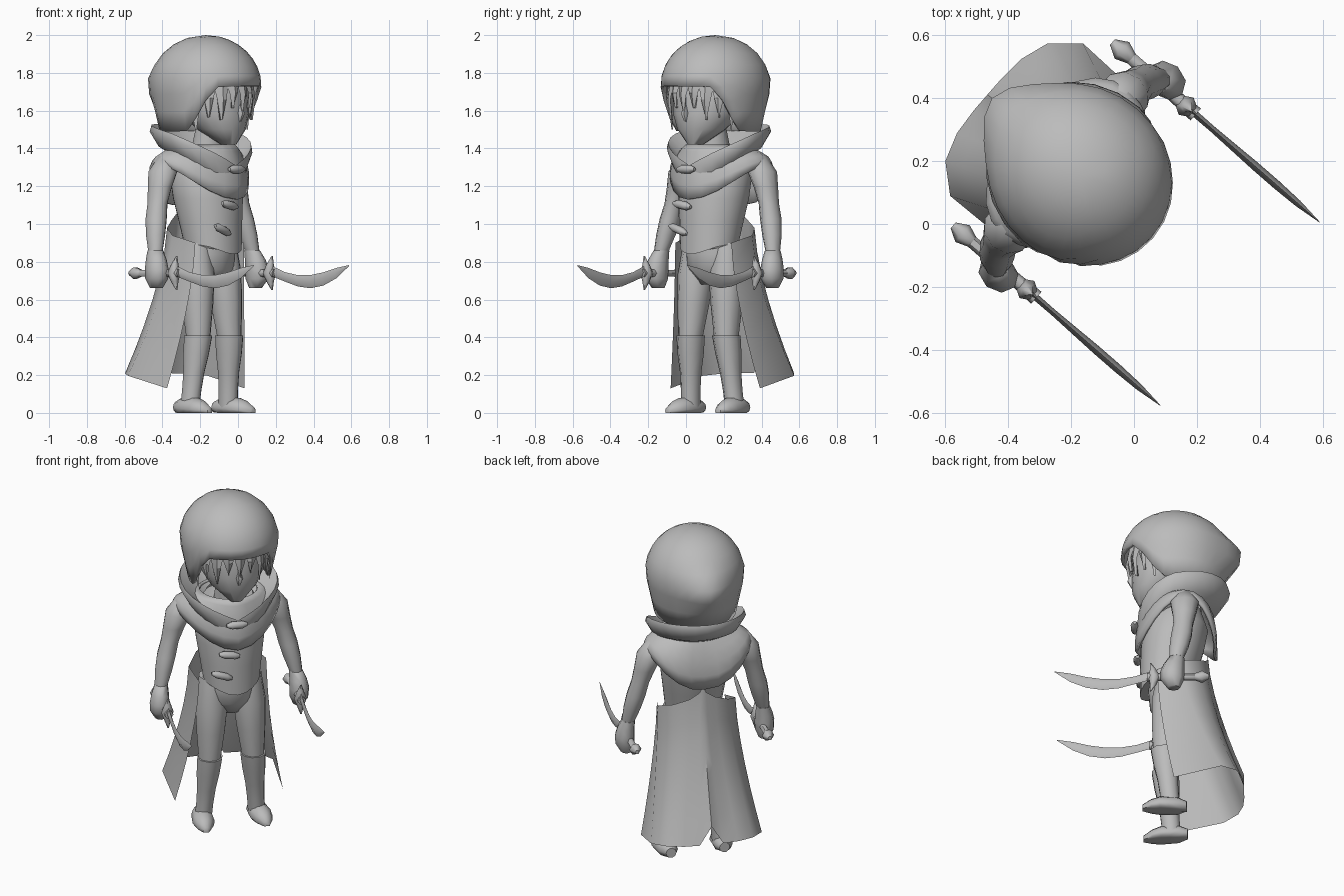
import bpy, bmesh, math
from mathutils import Matrix, Vector

if "Cube" in bpy.data.objects:
    bpy.data.objects.remove(bpy.data.objects["Cube"], do_unlink=True)

# The figure is built facing -y, then turned on its stand
placement = Matrix.Translation((-0.17, 0.155, 0)) @ Matrix.Rotation(math.radians(49), 4, 'Z')

grey = bpy.data.materials.new("plain_grey")
grey.use_nodes = True
grey.diffuse_color = (0.5, 0.5, 0.5, 1)
shader = next(node for node in grey.node_tree.nodes if node.type == 'BSDF_PRINCIPLED')
shader.inputs["Base Color"].default_value = grey.diffuse_color


def skin(name, rows, closed=True, caps=True, sharp_angle=60):
    """Bridge rows of points into a surface."""
    bm = bmesh.new()
    grid = [[bm.verts.new(point) for point in row] for row in rows]
    count = len(grid[0])
    for low, high in zip(grid, grid[1:]):
        for i in range(count if closed else count - 1):
            j = (i + 1) % count
            bm.faces.new((low[i], low[j], high[j], high[i]))
    if caps:
        bm.faces.new(grid[0])
        bm.faces.new(grid[-1])
    bmesh.ops.remove_doubles(bm, verts=bm.verts, dist=0.0005)
    bmesh.ops.recalc_face_normals(bm, faces=bm.faces)
    # Open sheets should face away from their middle
    middle = sum((vert.co for vert in bm.verts), Vector()) / len(bm.verts)
    outward = sum(face.normal.dot(face.calc_center_median() - middle) * face.calc_area()
                  for face in bm.faces)
    if outward < 0:
        bmesh.ops.reverse_faces(bm, faces=bm.faces)
    bm.transform(placement)
    mesh = bpy.data.meshes.new(name)
    bm.to_mesh(mesh)
    bm.free()
    mesh.materials.append(grey)
    obj = bpy.data.objects.new(name, mesh)
    bpy.context.collection.objects.link(obj)
    bpy.ops.object.select_all(action='DESELECT')
    obj.select_set(True)
    bpy.context.view_layer.objects.active = obj
    bpy.ops.object.shade_smooth_by_angle(angle=math.radians(sharp_angle))
    return obj


def around(count):
    return [math.tau * i / count for i in range(count)]


def sweep(name, start, end, radii, flat=1, axis='z', bend=(0, 0, 0), side=1, sides=10, hem=0):
    """Evenly spaced ovals between two points, with an optional bowed path."""
    start, end, bend = Vector(start), Vector(end), Vector(bend)
    rows = []
    for i, radius in enumerate(radii):
        t = i / (len(radii) - 1)
        center = start.lerp(end, t) + bend * math.sin(math.pi * t)
        row = []
        for angle in around(sides):
            u, v = radius * math.cos(angle), radius * flat * math.sin(angle)
            point = center + Vector({'x': (0, u, v), 'y': (u, 0, v), 'z': (u, v, 0)}[axis])
            if i == 0:
                point.z -= hem * max(0, -math.sin(angle)) ** 3
            row.append((side * point.x, point.y, max(0, point.z)))
        rows.append(row)
    return skin(name, rows)


def polar(angle, width, front, back, z):
    """Point on an oval; the angle is zero at the front."""
    c = math.cos(angle)
    return Vector((width * math.sin(angle), -c * (front if c > 0 else back), z))


def smooth(low, high, value):
    t = min(1, max(0, (value - low) / (high - low)))
    return t * t * (3 - 2 * t)


def line_inside(obj, thickness):
    lining = obj.modifiers.new("lining", 'SOLIDIFY')
    lining.thickness = thickness
    lining.offset = -1


# Hood: dome with a face opening and a peak at the back
def hood_point(angle, t):
    from_front = min(angle, math.tau - angle)
    brim = 1.73 - 0.24 * smooth(0.6, 1.4, from_front)
    z = brim + (2 - brim) * (1 - (1 - t) ** 1.7)
    height = (z - 1.73) / 0.27
    radius = math.sqrt(max(0, 1 - height * height)) if height > 0 else 1 + height / 5
    peak = 0.08 * max(0, -math.cos(angle)) ** 8 * math.exp(-(3 * height) ** 2)
    return polar(angle, 0.28 * radius, 0.305 * radius, 0.31 * radius + peak, z)


levels = 8
hood = skin("hood", [[hood_point(angle, i / levels) for angle in around(28)]
                     for i in range(levels + 1)], caps=False)
line_inside(hood, 0.02)

# Head, nose and neck
sweep("head", (0, -0.16, 1.42), (0, -0.02, 1.83), (0.04, 0.13, 0.18, 0.2, 0.2, 0.13),
      bend=(0, 0.04, 0), sides=16)
sweep("nose", (0, -0.23, 1.54), (0, -0.23, 1.63), (0.01, 0.02, 0.01), flat=1.5,
      bend=(0, -0.01, 0), sides=6)
sweep("neck", (0, 0, 1.3), (0, -0.03, 1.5), (0.1, 0.08))

# Hair locks hanging from under the brim, longest at the temples
for k in range(-4, 5):
    direction = math.radians(k * 16)
    tip = 1.6 - 0.025 * abs(k) + 0.04 * (k % 2)
    rows = []
    for t in (0, 0.5, 1):
        spread = 0.2 * (1 - t) + 0.002
        depth = 0.25 + 0.015 * math.sin(math.pi * t)
        z = 1.77 + (tip - 1.77) * t
        rows.append([polar(direction + turn * spread, 0.92 * depth, depth + lift, depth, z)
                     for turn, lift in ((-1, 0), (0, 0.012), (1, 0), (0, -0.012))])
    skin("hair_lock", rows, sharp_angle=30)


# Collar: folded band, high behind and dipping to a V in front
def collar_point(angle, radius, height):
    dip = (1 - abs(math.sin(angle / 2))) ** 1.2
    return polar(angle, 0.92 * radius, 0.12 + 0.3 * radius, radius, 1.4 + height - 0.22 * dip)


collar_profile = ((0.15, 0), (0.25, 0.09), (0.3, 0.13), (0.31, 0.1), (0.26, 0.02), (0.19, -0.02))
skin("collar", [[collar_point(angle, radius, height) for angle in around(24)]
                for radius, height in collar_profile], caps=False)


# Mantle: covers the shoulders and drops to points in front and behind
def mantle_point(angle, t):
    c = math.cos(angle)
    edge = 1.31 - (0.18 if c > 0 else 0.21) * c * c
    spread = min(1, 0.25 + t * 1.1)
    z = 1.42 + (edge - 1.42) * t ** 1.3
    point = polar(angle, 0.12 + spread / 5.4, 0.14 + spread / 12, 0.13 + spread / 10, z)
    point.y += 0.06 * abs(math.sin(angle)) * spread
    return point


levels = 5
mantle = skin("mantle", [[mantle_point(angle, i / levels) for angle in around(24)]
                         for i in range(levels + 1)], caps=False)
line_inside(mantle, 0.015)

# Tunic with a pointed front hem, and hips under it
sweep("tunic", (0, -0.05, 0.89), (0, 0.02, 1.38), (0.16, 0.177, 0.195, 0.2, 0.14), flat=0.92,
      sides=20, hem=0.05)
sweep("hips", (0, -0.03, 0.68), (0, -0.03, 0.92), (0.07, 0.14, 0.15, 0.15), flat=0.8, sides=14)

# Toggles down the front
for i, z in enumerate((1.29, 1.1, 0.97)):
    center = Vector((-0.01 - 0.04 * i, -0.225 + 0.015 * i, z))
    half = Vector((0.06, 0, -0.01 * i))
    sweep("toggle", center - half, center + half, (0.01, 0.023, 0.023, 0.023, 0.01),
          axis='x', sides=8)


# Coat tails: an open sheet from the waist to a split, flared hem
def coat_point(u, t):
    angle = math.radians(90) * u * u
    sign = -1 if u < 0 else 1
    turn = angle * 1.35
    waist = Vector((0.23 * math.sin(turn), 0.185 * math.cos(turn), 1.1 - 0.2 * abs(u)))
    hem = Vector((0.36 * math.sin(angle) ** 0.6 * (1 - 0.13 * u ** 10),
                  0.39 * max(0, math.cos(angle)) ** 0.6,
                  0.21 - 0.08 * u ** 8 if u else 0.32))
    point = waist.lerp(hem, t ** 1.5)
    point.z = waist.z + (hem.z - waist.z) * t
    point.x *= sign
    return point


levels = 6
skin("coat_tails", [[coat_point(k / 5, i / levels) for k in range(-5, 6)]
                    for i in range(levels + 1)], closed=False, caps=False)

shoulder, wrist, knuckles = (0.25, 0.06, 1.36), (0.39, 0.015, 0.86), (0.4, 0, 0.66)
hip, knee, ankle = (0.1, -0.02, 0.9), (0.125, -0.055, 0.41), (0.155, -0.02, 0.02)
heel, toe = (0.155, 0.07, 0.03), (0.175, -0.18, 0.01)
grip = Vector((0.385, 0, 0.74))


def ahead(distance, rise=0):
    return grip + Vector((0, -distance, rise))


for side, label in ((1, "left_"), (-1, "right_")):
    # Arm and hand
    sweep(label + "arm", shoulder, wrist, (0.04, 0.075, 0.062, 0.052, 0.055, 0.05, 0.038),
          flat=1.1, bend=(0.01, 0.015, 0), side=side)
    sweep(label + "hand", wrist, knuckles, (0.038, 0.05, 0.057, 0.055, 0.03),
          flat=1.2, bend=(0.01, -0.015, 0), side=side, sides=8)

    # Leg, boot and foot
    sweep(label + "leg", hip, knee, (0.08, 0.095, 0.083, 0.065), flat=1.05, side=side)
    sweep(label + "boot", knee, ankle, (0.073, 0.067, 0.055, 0.05, 0.05), flat=1.1, side=side)
    sweep(label + "foot", heel, toe, (0.03, 0.055, 0.06, 0.064, 0.05, 0.02), axis='y', side=side)

    # Curved sword: pommel, hilt, guard and blade
    sweep(label + "pommel", ahead(-0.2), ahead(-0.12), (0.012, 0.035, 0.02),
          axis='y', side=side, sides=6)
    sweep(label + "hilt", ahead(-0.14), ahead(0.15), (0.02, 0.02, 0.025), axis='y', side=side, sides=6)
    sweep(label + "guard", ahead(0.13, -0.09), ahead(0.13, 0.09), (0.004, 0.02, 0.036, 0.02, 0.004),
          bend=(0, 0.02, 0), side=side, sides=6)
    sweep(label + "blade", ahead(0.13, 0.01), ahead(0.67, 0.04), (0.011, 0.01, 0.012, 0.014, 0.014, 0.011, 0.001),
          flat=2.5, axis='y', bend=(0, 0, -0.07), side=side, sides=4)
